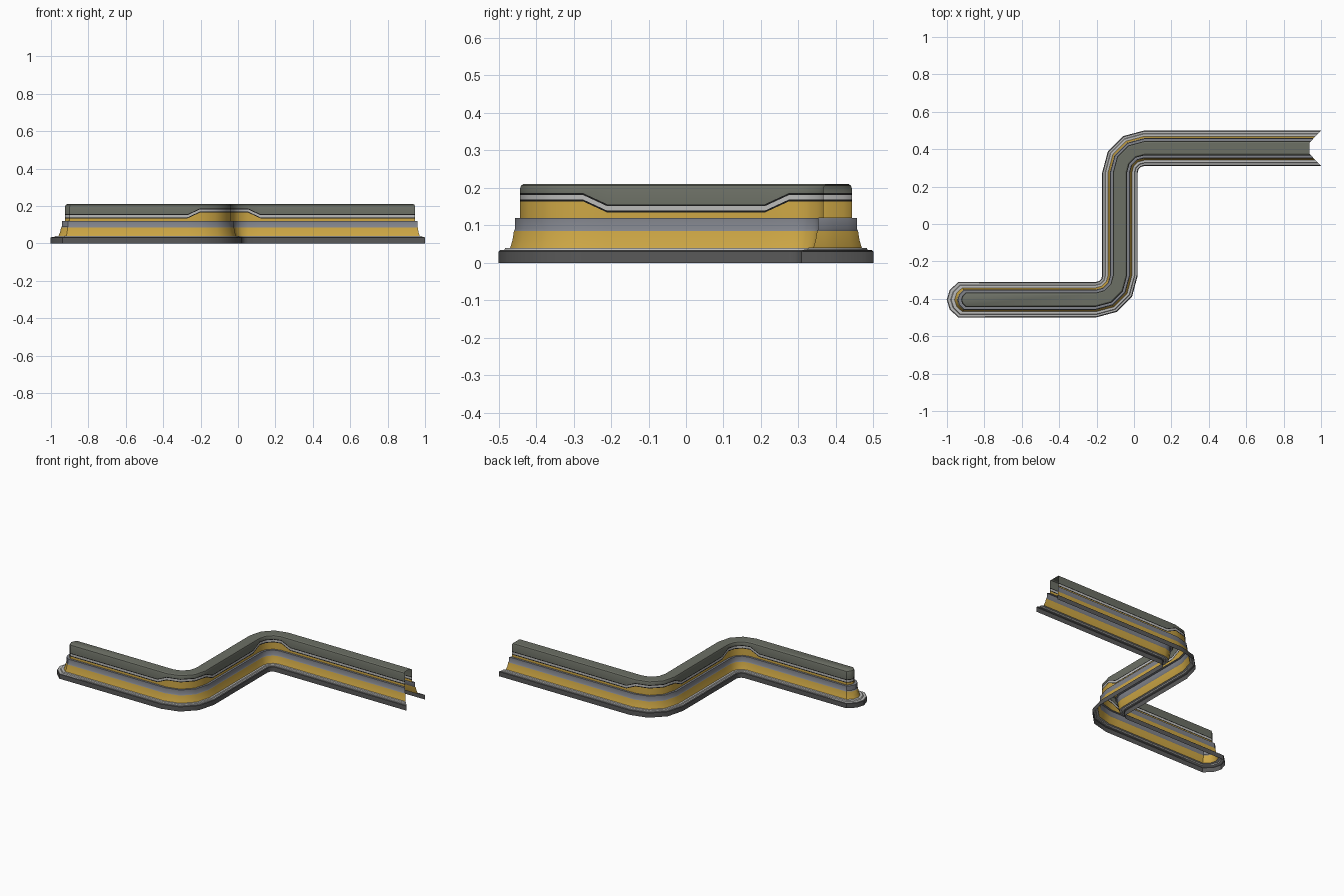
import bpy, bmesh
from math import radians, cos, sin
from mathutils import Vector

if "Cube" in bpy.data.objects:
    bpy.data.objects.remove(bpy.data.objects["Cube"])

R, LIFT = 0.13, 0.03          # bend radius, stripe rise around bends


def bend(cx, cy, angles, side):
    """Stations (centre, left normal, stripe lift) round a bend."""
    out = []
    for a in angles:
        u = Vector((cos(radians(a)), sin(radians(a))))
        out.append((Vector((cx, cy)) + R * u, u * side, LIFT))
    return out


# Centre line stations between the two ends
path = [(Vector((-0.27, -0.405)), Vector((0, 1)), 0)]
path += bend(-0.205, -0.275, (-90, -60, -30, 0), -1)
path += [(Vector((-0.075, -0.21)), Vector((-1, 0)), 0),
         (Vector((-0.075, 0.21)), Vector((-1, 0)), 0)]
path += bend(0.055, 0.275, (180, 150, 120, 90), 1)
path += [(Vector((0.12, 0.405)), Vector((0, 1)), 0)]

# Ring of stations: notched open end, one side, rounded cap, other side
tail, cap = Vector((0.91, 0.405)), Vector((-0.873, -0.405))
ring = [(tail, Vector((0.95, 1)), 0)] + path[::-1]
ring += [(cap, Vector(v), 0) for v in
         ((-0.7, 1), (-1.18, 0.55), (-1.35, 0), (-1.18, -0.55), (-0.7, -1))]
ring += [(c, -n, h) for c, n, h in path] + [(tail, Vector((0.95, -1)), 0)]


def band(name, profile, colour, closed_top=False):
    """Sweep (offset, z, follows_stripe) points round the ring."""
    bm = bmesh.new()
    rows = []
    for c, v, h in ring:
        rows.append([bm.verts.new((*(c + v * d), z + h * f)) for d, z, f in profile])
    for a, b in zip(rows, rows[1:]):
        for j in range(len(profile) - 1):
            bm.faces.new((a[j], b[j], b[j + 1], a[j + 1]))
    if closed_top:
        n = len(rows)
        top = [r[-1] for r in rows]
        for i in range(n // 2):
            quad = [top[i], top[i + 1], top[n - 2 - i], top[n - 1 - i]]
            bm.faces.new(list(dict.fromkeys(quad)))
    me = bpy.data.meshes.new(name)
    bm.to_mesh(me)
    bm.free()
    ob = bpy.data.objects.new(name, me)
    bpy.context.collection.objects.link(ob)
    mat = bpy.data.materials.new(name + "_paint")
    mat.diffuse_color = (*colour, 1)
    mat.use_nodes = True
    mat.node_tree.nodes["Principled BSDF"].inputs["Base Color"].default_value = mat.diffuse_color
    me.materials.append(mat)
    bpy.ops.object.select_all(action='DESELECT')
    ob.select_set(True)
    bpy.context.view_layer.objects.active = ob
    bpy.ops.object.shade_smooth_by_angle(angle=radians(32))


YELLOW, BLACK = (0.62, 0.39, 0.06), (0.01, 0.01, 0.01)
LIGHT, DARK = (0.5, 0.5, 0.49), (0.1, 0.1, 0.1)

# Footing and its pale ledge
band("footing", [(0.095, 0, 0), (0.095, 0.03, 0), (0.09, 0.034, 0)], DARK)
band("footing_ledge", [(0.09, 0.034, 0), (0.08, 0.034, 0), (0.077, 0.04, 0),
                       (0.064, 0.04, 0)], LIGHT)
# Flared lower wall and grey rail
band("lower_wall", [(0.064, 0.04, 0), (0.058, 0.06, 0), (0.054, 0.085, 0)], YELLOW)
band("grey_rail", [(0.054, 0.085, 0), (0.051, 0.09, 0), (0.051, 0.12, 0),
                   (0.038, 0.12, 0)], (0.22, 0.23, 0.26))
# Upper wall with black-edged stripe that steps up at the bends
band("upper_wall", [(0.038, 0.12, 0), (0.038, 0.134, 1)], YELLOW)
band("stripe_lower_edge", [(0.038, 0.134, 1), (0.038, 0.139, 1)], BLACK)
band("stripe", [(0.038, 0.139, 1), (0.038, 0.151, 1)], LIGHT)
band("stripe_upper_edge", [(0.038, 0.151, 1), (0.038, 0.156, 1)], BLACK)
# Bevelled coping
band("coping", [(0.038, 0.156, 1), (0.038, 0.198, 0), (0.035, 0.206, 0),
                (0.029, 0.21, 0)], (0.15, 0.16, 0.13), closed_top=True)
